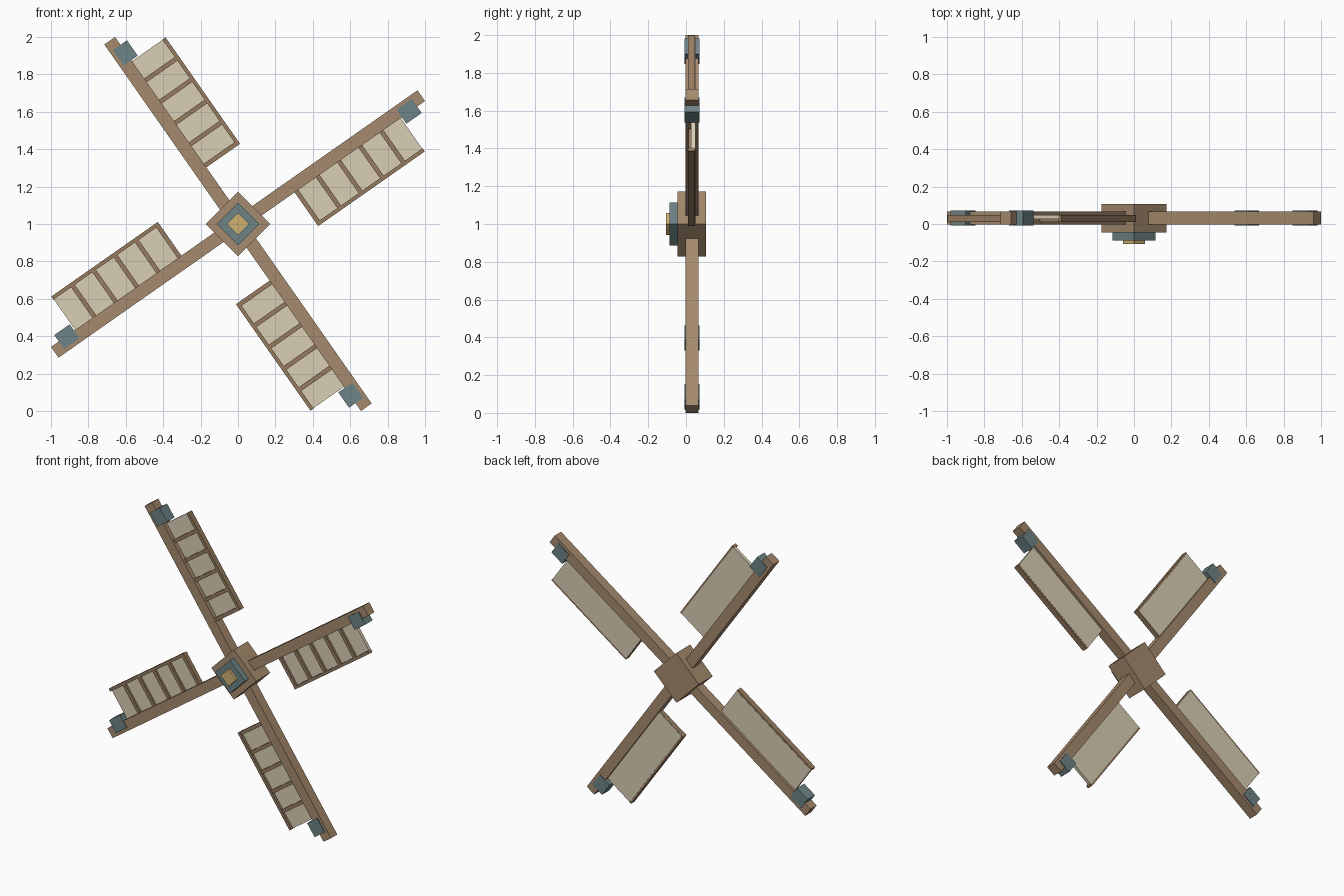
import bpy
import bmesh
from math import radians
from mathutils import Matrix, Vector

cube = bpy.data.objects.get("Cube")
if cube:
    bpy.data.objects.remove(cube, do_unlink=True)


def srgb(c):
    c /= 255
    return c / 12.92 if c <= 0.04045 else ((c + 0.055) / 1.055) ** 2.4


def material(name, r, g, b):
    m = bpy.data.materials.new(name)
    colour = (srgb(r), srgb(g), srgb(b), 1)
    m.use_nodes = True
    m.diffuse_color = colour
    m.node_tree.nodes["Principled BSDF"].inputs["Base Color"].default_value = colour
    return m


wood = material("wood", 165, 138, 109)
dark_wood = material("dark wood", 150, 123, 96)
canvas = material("canvas", 218, 207, 182)
slate = material("slate metal", 110, 131, 134)
brass = material("brass", 208, 178, 115)


def block(name, along, depth, across, mat, angle):
    """Box in arm space (along, depth, across), turned about the axle at z = 1."""
    bm = bmesh.new()
    bmesh.ops.create_cube(bm, size=1)
    spans = (along, depth, across)
    size = Vector([hi - lo for lo, hi in spans])
    centre = Vector([(hi + lo) / 2 for lo, hi in spans])
    turn = Matrix.Translation((0, 0, 1)) @ Matrix.Rotation(-radians(angle), 4, 'Y')
    bm.transform(turn @ Matrix.Translation(centre) @ Matrix.Diagonal(size).to_4x4())
    mesh = bpy.data.meshes.new(name)
    bm.to_mesh(mesh)
    bm.free()
    mesh.materials.append(mat)
    ob = bpy.data.objects.new(name, mesh)
    bpy.context.collection.objects.link(ob)
    return ob


# Hub: stacked diamond blocks
for name, half, depth, mat in (
    ("hub", 0.122, (-0.046, 0.106), wood),
    ("hub_plate", 0.081, (-0.088, -0.046), slate),
    ("hub_cap", 0.042, (-0.106, -0.088), brass),
):
    block(name, (-half, half), depth, (-half, half), mat, 45)

# Four arms, each with a clamp and a framed sail on its clockwise side
inner, outer, rungs = 0.345, 1.04, 5
pitch = (outer - inner) / rungs
for i, angle in enumerate((35, 125, 215, 305), 1):
    block(f"arm_{i}", (0, 1.196), (-0.002, 0.066), (-0.035, 0.035), wood, angle)
    block(f"clamp_{i}", (1.045, 1.145), (-0.009, 0.071), (-0.077, 0.015), slate, angle)
    block(f"sail_{i}", (inner + 0.002, outer - 0.002), (0.027, 0.049), (-0.243, -0.03), canvas, angle)
    block(f"sail_rail_{i}", (inner, outer), (0.01, 0.048), (-0.255, -0.235), dark_wood, angle)
    for j in range(rungs):
        start = inner + j * pitch
        block(f"sail_rung_{i}_{j + 1}", (start, start + 0.024), (0.012, 0.047),
              (-0.24, -0.03), dark_wood, angle)
